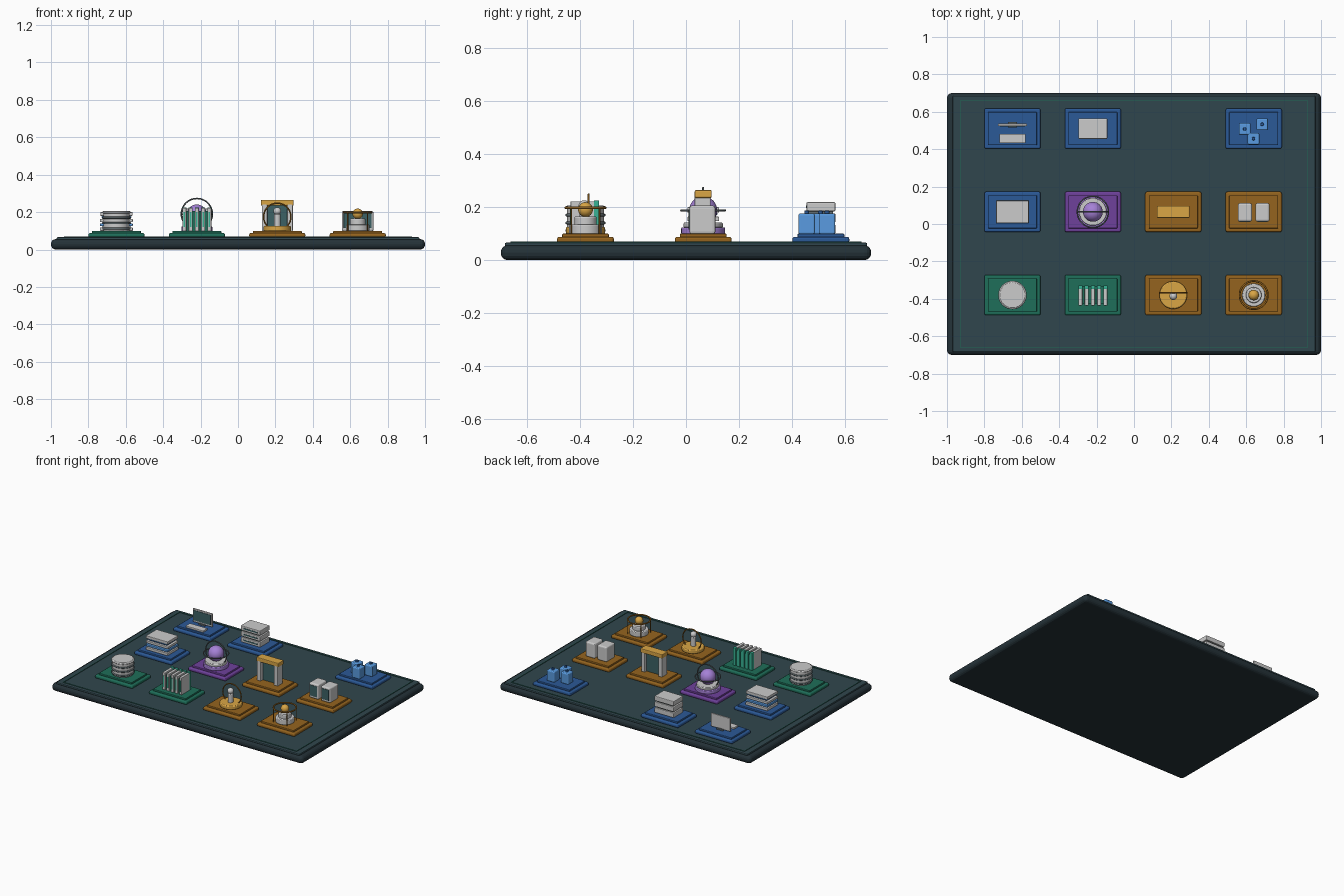
import bpy, math
from math import pi

if "Cube" in bpy.data.objects:
    bpy.data.objects.remove(bpy.data.objects["Cube"])

COLS = {
    'slate': (0.03, 0.062, 0.075), 'edge': (0.018, 0.032, 0.04), 'trim': (0.02, 0.1, 0.085),
    'glass': (0.045, 0.12, 0.13), 'pale': (0.55, 0.58, 0.57), 'metal': (0.12, 0.15, 0.16),
    'blue': (0.024, 0.1, 0.31), 'sky': (0.1, 0.33, 0.75),
    'green': (0.013, 0.156, 0.1), 'mint': (0.04, 0.45, 0.3),
    'amber': (0.3, 0.127, 0.013), 'gold': (0.7, 0.38, 0.06),
    'purple': (0.156, 0.053, 0.33), 'lilac': (0.38, 0.22, 0.68),
}
MATS = {}
for key, c in COLS.items():
    MATS[key] = bpy.data.materials.new(key)
    MATS[key].diffuse_color = (*c, 1)


def finish(name, col, bevel=0, seg=2):
    o = bpy.context.object
    o.name = name
    o.data.materials.append(MATS[col])
    if bevel:
        m = o.modifiers.new('bevel', 'BEVEL')
        m.width, m.segments, m.limit_method = bevel, seg, 'ANGLE'
    return o


def box(name, x, y, z0, z1, sx, sy, col, bevel=0.004, seg=2):
    """Box centred on x, y, running from z0 to z1."""
    bpy.ops.mesh.primitive_cube_add(size=1, location=(x, y, (z0 + z1) / 2))
    o = bpy.context.object
    o.scale = (sx, sy, z1 - z0)
    bpy.ops.object.transform_apply(location=False, rotation=False, scale=True)
    return finish(name, col, bevel, seg)


def disc(name, x, y, z0, z1, r, col, bevel=0.004):
    bpy.ops.mesh.primitive_cylinder_add(vertices=48, radius=r, depth=z1 - z0,
                                        location=(x, y, (z0 + z1) / 2))
    bpy.ops.object.shade_smooth_by_angle(angle=math.radians(30))
    return finish(name, col, bevel)


def ball(name, x, y, z, r, col):
    bpy.ops.mesh.primitive_uv_sphere_add(segments=32, ring_count=16, radius=r, location=(x, y, z))
    bpy.ops.object.shade_smooth()
    return finish(name, col)


def ring(name, x, y, z, r, tube, col, rot=(0, 0, 0)):
    bpy.ops.mesh.primitive_torus_add(major_radius=r, minor_radius=tube, major_segments=48,
                                     minor_segments=10, location=(x, y, z), rotation=rot)
    bpy.ops.object.shade_smooth()
    return finish(name, col)


UP = (pi / 2, 0, 0)
X = [-0.65, -0.22, 0.21, 0.64]
BACK, MID, FRONT = 0.51, 0.065, -0.38
Z = 0.1  # top of every plinth

# board with rounded rim, raised field and thin trim frame
box('board', 0, 0, 0, 0.056, 2, 1.4, 'edge', 0.026, 4)
box('board_field', 0, 0, 0.05, 0.066, 1.94, 1.37, 'slate', 0.006)
for s in (-1, 1):
    box('trim_long', 0, s * 0.66, 0.062, 0.07, 1.86, 0.006, 'trim', 0)
    box('trim_short', s * 0.928, 0, 0.062, 0.07, 0.006, 1.326, 'trim', 0)

# two-step coloured plinths
plinths = [(0, BACK, 'blue'), (1, BACK, 'blue'), (3, BACK, 'blue'),
           (0, MID, 'blue'), (1, MID, 'purple'), (2, MID, 'amber'), (3, MID, 'amber'),
           (0, FRONT, 'green'), (1, FRONT, 'green'), (2, FRONT, 'amber'), (3, FRONT, 'amber')]
for i, y, col in plinths:
    box('plinth_base', X[i], y, 0.064, 0.088, 0.3, 0.215, col, 0.009, 3)
    box('plinth_top', X[i], y, 0.085, Z, 0.262, 0.177, col, 0.004)

# screen and keyboard
box('screen', X[0], 0.53, Z + 0.005, 0.2, 0.155, 0.012, 'pale', 0.003)
box('screen_glass', X[0], 0.523, 0.118, 0.19, 0.135, 0.004, 'glass', 0)
box('screen_foot', X[0], 0.53, Z - 0.005, 0.11, 0.05, 0.03, 'metal', 0.002)
box('keyboard', X[0], 0.457, Z - 0.002, 0.112, 0.14, 0.05, 'pale', 0.003)

# three stacked units with dark gaps
for k in range(3):
    z = Z + k * 0.042
    box('stack_unit', X[1], BACK, z, z + 0.035, 0.155, 0.11, 'pale', 0.005)
    box('stack_slot', X[1], BACK - 0.055, z + 0.013, z + 0.022, 0.11, 0.003, 'glass', 0)
box('stack_core', X[1], BACK, Z, 0.2, 0.13, 0.09, 'metal', 0)

# three small cubes with studs
for x, y in ((0.592, 0.508), (0.685, 0.533), (0.639, 0.456)):
    box('cube', x, y, Z - 0.002, 0.176, 0.062, 0.062, 'sky', 0.007, 3)
    disc('cube_stud', x, y, 0.17, 0.187, 0.009, 'blue', 0.002)

# alternating layered sheets
for k, (z0, z1, w, d, col) in enumerate(((0.1, 0.118, 0.175, 0.125, 'pale'),
                                         (0.125, 0.14, 0.175, 0.125, 'sky'),
                                         (0.147, 0.164, 0.175, 0.12, 'pale'),
                                         (0.171, 0.178, 0.16, 0.11, 'sky'),
                                         (0.18, 0.2, 0.172, 0.12, 'pale'))):
    box('layer_sheet', X[0], MID, z0, z1, w, d, col, 0.003)
box('layer_core', X[0], MID, Z, 0.19, 0.14, 0.09, 'blue', 0)

# orb on a round base with two crossed rings
disc('orb_base', X[1], MID, Z - 0.002, 0.124, 0.083, 'lilac')
disc('orb_dais', X[1], MID, 0.122, 0.142, 0.074, 'pale')
ball('orb', X[1], MID, 0.188, 0.053, 'lilac')
ring('orb_ring_flat', X[1], MID, 0.188, 0.083, 0.004, 'metal')
ring('orb_ring_upright', X[1], MID, 0.19, 0.083, 0.004, 'metal', UP)

# gate with two pillars, lintel and glass
for s in (-1, 1):
    box('gate_pillar', X[2] + s * 0.068, MID - 0.002, Z - 0.002, 0.245, 0.03, 0.06, 'pale', 0.004)
box('gate_lintel', X[2], MID, 0.235, 0.265, 0.175, 0.064, 'gold', 0.005)
box('gate_glass', X[2], MID, Z, 0.238, 0.11, 0.012, 'glass', 0)

# twin cabinets with glazed fronts
for s in (-1, 1):
    x = X[3] + s * 0.047
    box('cabinet', x, 0.062, Z - 0.002, 0.206, 0.076, 0.098, 'pale', 0.01, 3)
    box('cabinet_front', x, 0.013, 0.115, 0.192, 0.056, 0.006, 'glass', 0.002)

# drum of ringed discs
disc('drum', X[0], FRONT, Z - 0.002, 0.207, 0.07, 'pale')
for k in range(4):
    ring('drum_band', X[0], FRONT, 0.112 + k * 0.029, 0.07, 0.006, 'metal' if k < 3 else 'pale')

# row of upright volumes
for k in range(5):
    x = X[1] + (k - 2) * 0.0335
    box('volume', x, FRONT - 0.004, Z - 0.002, 0.222, 0.021, 0.105, 'pale', 0.003)
    box('volume_tab', x, FRONT + 0.042, Z, 0.226, 0.022, 0.02, 'mint', 0.002)
    if k < 4:
        box('volume_divider', x + 0.0168, FRONT, Z, 0.205, 0.012, 0.09, 'green', 0)
    box('volume_label', x, FRONT - 0.057, 0.12, 0.2, 0.008, 0.003, 'mint', 0)

# pawn on a round base under a thin hoop
disc('pawn_base', X[2], FRONT, Z - 0.002, 0.126, 0.074, 'gold', 0.006)
disc('pawn_body', X[2], FRONT - 0.005, 0.122, 0.19, 0.018, 'pale')
ball('pawn_head', X[2], FRONT - 0.005, 0.205, 0.021, 'pale')
ring('pawn_hoop', X[2], FRONT + 0.012, 0.175, 0.073, 0.004, 'amber', UP)

# stepped pedestal with ball and halo
disc('pedestal_low', X[3], FRONT, Z - 0.002, 0.135, 0.062, 'pale', 0.005)
disc('pedestal_high', X[3], FRONT, 0.13, 0.165, 0.042, 'pale', 0.005)
ball('pedestal_ball', X[3], FRONT, 0.191, 0.028, 'gold')
ring('halo', X[3], FRONT, 0.198, 0.075, 0.005, 'amber')
for k in range(4):
    a = pi / 4 + k * pi / 2
    disc('halo_post', X[3] + 0.075 * math.cos(a), FRONT + 0.075 * math.sin(a),
         Z - 0.002, 0.198, 0.003, 'amber', 0)

for m in bpy.data.materials:
    if m.users and not m.is_grease_pencil:
        m.use_nodes = True
        m.node_tree.nodes["Principled BSDF"].inputs["Base Color"].default_value = m.diffuse_color
